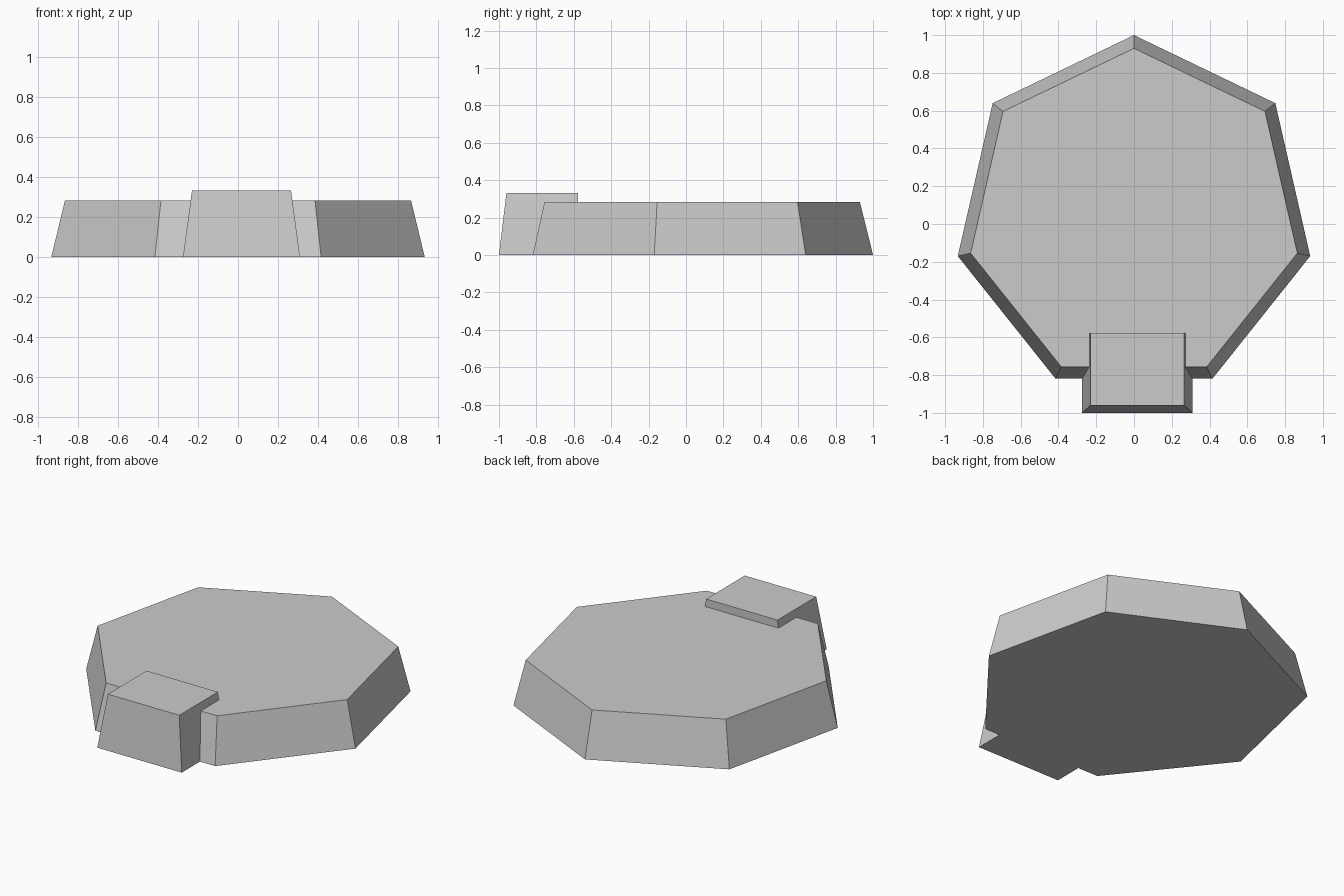
import bpy, bmesh
from math import sin, cos, pi

default = bpy.data.objects.get("Cube")
if default:
    bpy.data.objects.remove(default, do_unlink=True)

grey = bpy.data.materials.new("light_grey")
grey.use_nodes = True
colour = (0.6, 0.6, 0.6, 1)
grey.diffuse_color = colour
grey.node_tree.nodes["Principled BSDF"].inputs["Base Color"].default_value = colour


def frustum(name, bottom, top, height):
    """Solid between two outlines with equal point counts."""
    bm = bmesh.new()
    low = [bm.verts.new((x, y, 0)) for x, y in bottom]
    high = [bm.verts.new((x, y, height)) for x, y in top]
    n = len(low)
    bm.faces.new(low[::-1])
    bm.faces.new(high)
    for i in range(n):
        j = (i + 1) % n
        bm.faces.new((low[i], low[j], high[j], high[i]))
    bmesh.ops.recalc_face_normals(bm, faces=bm.faces)
    mesh = bpy.data.meshes.new(name)
    bm.to_mesh(mesh)
    bm.free()
    mesh.materials.append(grey)
    obj = bpy.data.objects.new(name, mesh)
    bpy.context.collection.objects.link(obj)
    return obj


def heptagon(radius, centre_y=0.043):
    angles = [pi / 2 + 2 * pi * i / 7 for i in range(7)]
    return [(radius * cos(a), centre_y + radius * sin(a)) for a in angles]


def rectangle(x0, x1, y0, y1):
    return [(x0, y0), (x1, y0), (x1, y1), (x0, y1)]


# Seven-sided tapered slab
slab = frustum("heptagon_base", heptagon(0.957), heptagon(0.887), 0.283)

# Tapered block at the front, with an upright back
block = frustum("front_block", rectangle(-0.275, 0.31, -1, -0.577),
                rectangle(-0.23, 0.265, -0.96, -0.577), 0.332)

# Fuse both into one solid
union = slab.modifiers.new("fuse_block", "BOOLEAN")
union.operation = "UNION"
union.solver = "EXACT"
union.object = block
bpy.context.view_layer.objects.active = slab
bpy.ops.object.modifier_apply(modifier=union.name)
bpy.data.objects.remove(block, do_unlink=True)
